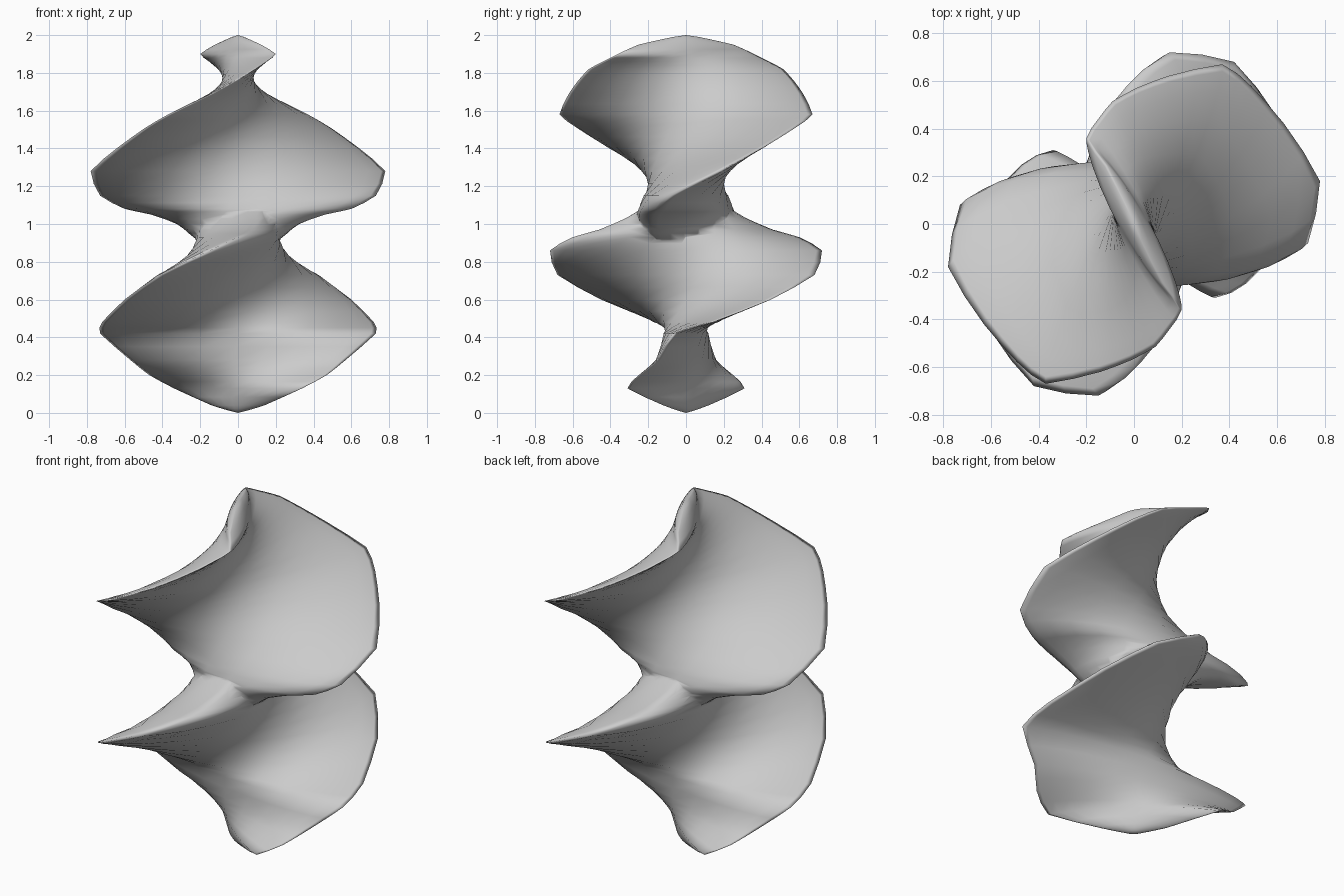
import bpy, bmesh, math
from mathutils import Vector

if "Cube" in bpy.data.objects:
    bpy.data.objects.remove(bpy.data.objects["Cube"])

# Edge paths of the two blades: height, edge x, edge y, half thickness
LOWER = [
    (0.01, 0.04, -0.035, 0.02), (0.04, 0.14, -0.12, 0.04), (0.13, 0.34, -0.31, 0.06),
    (0.20, 0.47, -0.25, 0.075), (0.28, 0.57, -0.15, 0.09), (0.42, 0.73, -0.06, 0.11),
    (0.48, 0.72, 0.14, 0.12), (0.60, 0.60, 0.45, 0.15), (0.73, 0.42, 0.68, 0.19),
    (0.86, 0.15, 0.72, 0.22), (0.93, 0.0, 0.60, 0.225), (0.97, -0.07, 0.46, 0.225),
    (1.03, -0.12, 0.32, 0.20), (1.10, -0.13, 0.20, 0.16), (1.15, -0.08, 0.10, 0.08)]
UPPER = [
    (0.84, -0.08, 0.06, 0.08), (0.89, -0.17, 0.14, 0.16), (0.95, -0.25, 0.17, 0.22),
    (1.00, -0.32, 0.18, 0.23), (1.05, -0.46, 0.17, 0.23), (1.08, -0.60, 0.14, 0.23),
    (1.15, -0.73, 0.08, 0.215), (1.28, -0.78, -0.18, 0.185), (1.41, -0.63, -0.42, 0.15),
    (1.51, -0.49, -0.58, 0.125), (1.58, -0.37, -0.67, 0.11), (1.69, -0.14, -0.62, 0.095),
    (1.76, -0.01, -0.57, 0.085), (1.82, 0.09, -0.515, 0.075), (1.86, 0.15, -0.44, 0.07),
    (1.90, 0.20, -0.36, 0.06), (1.95, 0.12, -0.25, 0.045), (1.99, 0.03, -0.07, 0.02)]
SEG = 24
STEPS = 2


def blend(keys, i, f):
    """Smooth interpolation between neighbouring keys."""
    p = [Vector(keys[min(max(i + k, 0), len(keys) - 1)]) for k in (-1, 0, 1, 2)]
    lin = p[1].lerp(p[2], f)
    cat = 0.5 * (2 * p[1] + (p[2] - p[0]) * f
                 + (2 * p[0] - 5 * p[1] + 4 * p[2] - p[3]) * f * f
                 + (3 * p[1] - p[0] - 3 * p[2] + p[3]) * f ** 3)
    return lin.lerp(cat, 0.5)


def blade(name, keys, z0, z1):
    """Loft lens-shaped sections, symmetric by half a turn about z."""
    rows = [blend(keys, i, s / STEPS) for i in range(len(keys) - 1) for s in range(STEPS)]
    rows.append(Vector(keys[-1]))
    bm = bmesh.new()
    rings = []
    for z, ex, ey, t in rows:
        edge = Vector((ex, ey, 0))
        side = Vector((-ey, ex, 0)).normalized() * t
        ring = []
        for k in range(SEG):
            a = 2 * math.pi * k / SEG
            c, s = math.cos(a), math.sin(a)
            ring.append(bm.verts.new(edge * c + side * s * abs(s) ** 0.5 + Vector((0, 0, z))))
        rings.append(ring)
    for lo, hi in zip(rings, rings[1:]):
        for k in range(SEG):
            n = (k + 1) % SEG
            bm.faces.new((lo[k], lo[n], hi[n], hi[k]))
    # closed tips
    for ring, z in ((rings[0], z0), (rings[-1], z1)):
        tip = bm.verts.new((0, 0, z))
        for k in range(SEG):
            bm.faces.new((ring[k], ring[(k + 1) % SEG], tip))
    bmesh.ops.recalc_face_normals(bm, faces=bm.faces)
    for f in bm.faces:
        f.smooth = True
    mesh = bpy.data.meshes.new(name)
    bm.to_mesh(mesh)
    bm.free()
    obj = bpy.data.objects.new(name, mesh)
    bpy.context.collection.objects.link(obj)
    return obj


body = blade("twisted_body", LOWER, 0.0, 1.17)
upper = blade("upper_blade", UPPER, 0.82, 2.0)

# Join both blades into one skin at the waist
mod = body.modifiers.new("join", 'BOOLEAN')
mod.operation = 'UNION'
mod.solver = 'EXACT'
mod.object = upper
bpy.context.view_layer.objects.active = body
body.select_set(True)
bpy.ops.object.modifier_apply(modifier="join")
bpy.data.objects.remove(upper)
